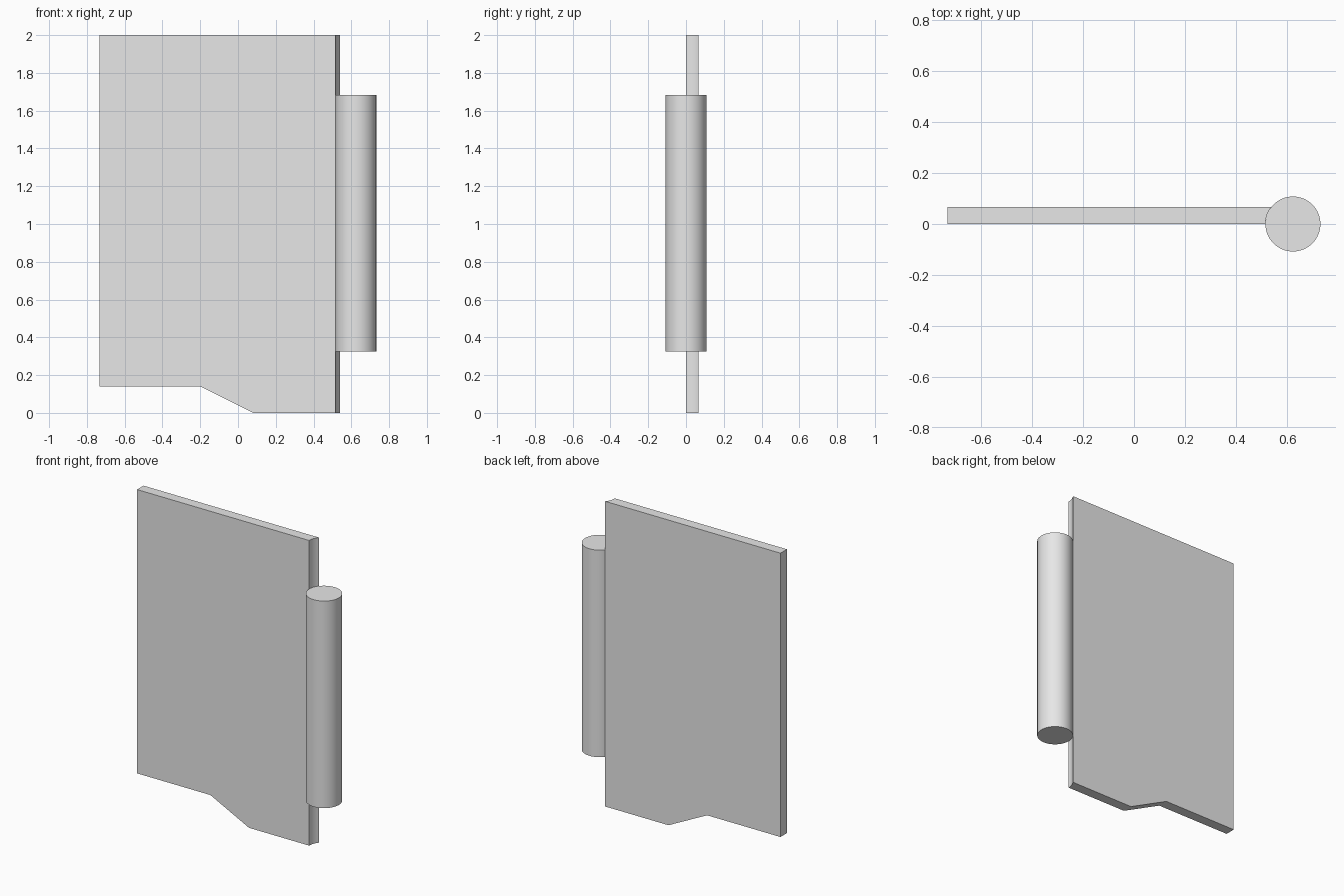
import bpy, bmesh, math

default = bpy.data.objects.get("Cube")
if default:
    bpy.data.objects.remove(default, do_unlink=True)

# Single plain grey
grey = bpy.data.materials.new("light_grey")
grey.use_nodes = True
colour = (0.8, 0.8, 0.8, 1)
grey.diffuse_color = colour
grey.node_tree.nodes["Principled BSDF"].inputs["Base Color"].default_value = colour

ROD_X, ROD_R = 0.624, 0.108
ROD_BOTTOM, ROD_TOP = 0.325, 1.682
THICK = 0.067
LEFT = -0.732
STEPS = 8


def finish(name, bm):
    bmesh.ops.recalc_face_normals(bm, faces=bm.faces)
    mesh = bpy.data.meshes.new(name)
    bm.to_mesh(mesh)
    bm.free()
    mesh.materials.append(grey)
    obj = bpy.data.objects.new(name, mesh)
    bpy.context.collection.objects.link(obj)
    bpy.ops.object.select_all(action="DESELECT")
    obj.select_set(True)
    bpy.context.view_layer.objects.active = obj
    bpy.ops.object.shade_smooth_by_angle(angle=math.radians(30))
    return obj


# Panel: stepped outline lofted through its thickness,
# with the rod-side edge hollowed to fit round the rod
bm = bmesh.new()
rings = []
for i in range(STEPS + 1):
    y = THICK * i / STEPS
    edge = ROD_X - math.sqrt(ROD_R ** 2 - y ** 2)
    outline = [(LEFT, 0.14), (-0.2, 0.14), (0.08, 0), (edge, 0), (edge, 2), (LEFT, 2)]
    rings.append([bm.verts.new((x, y, z)) for x, z in outline])
bm.faces.new(rings[0])
bm.faces.new(rings[-1])
for a, b in zip(rings, rings[1:]):
    for j in range(len(a)):
        k = (j + 1) % len(a)
        bm.faces.new((a[j], a[k], b[k], b[j]))
finish("panel", bm)

# Rod: upright round bar seated in the hollow edge
bm = bmesh.new()
bmesh.ops.create_cone(bm, cap_ends=True, segments=64, radius1=ROD_R,
                      radius2=ROD_R, depth=ROD_TOP - ROD_BOTTOM)
bmesh.ops.translate(bm, verts=bm.verts, vec=(ROD_X, 0, (ROD_TOP + ROD_BOTTOM) / 2))
finish("rod", bm)
